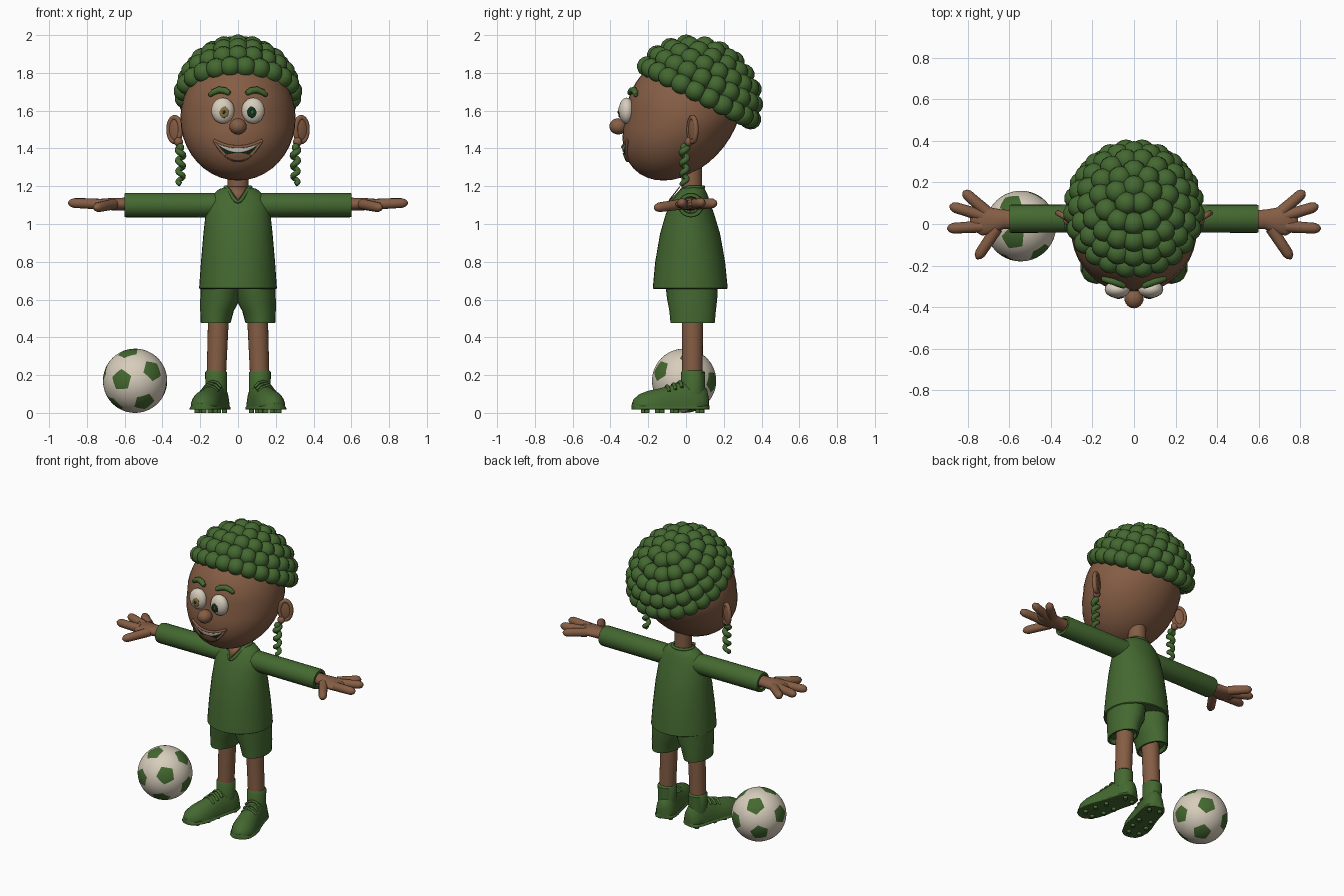
import bpy, bmesh, math
from math import sin, cos, pi, radians, sqrt
from mathutils import Vector as V, Matrix

if "Cube" in bpy.data.objects:
    bpy.data.objects.remove(bpy.data.objects["Cube"])


def material(name, rgb):
    m = bpy.data.materials.new(name)
    m.use_nodes = True
    m.diffuse_color = (*rgb, 1)
    m.node_tree.nodes["Principled BSDF"].inputs["Base Color"].default_value = (*rgb, 1)
    return m


GREEN = material("green", (.058, .14, .03))
SKIN = material("brown skin", (.235, .11, .058))
CREAM = material("cream", (.68, .61, .5))
DARK = material("dark green", (.006, .03, .012))
TAN = material("tan iris", (.24, .16, .06))


def finish(name, bm, *mats, angle=45):
    bmesh.ops.recalc_face_normals(bm, faces=bm.faces)
    me = bpy.data.meshes.new(name)
    for f in bm.faces:
        f.smooth = True
    bm.to_mesh(me)
    bm.free()
    me.set_sharp_from_angle(angle=radians(angle))
    for m in mats:
        me.materials.append(m)
    ob = bpy.data.objects.new(name, me)
    bpy.context.collection.objects.link(ob)
    return ob


def single(name, build, mat):
    bm = bmesh.new()
    build(bm)
    return finish(name, bm, mat)


def pair(name, build, mat):
    for side, s in (("left", 1), ("right", -1)):
        bm = bmesh.new()
        build(bm)
        bmesh.ops.scale(bm, vec=(s, 1, 1), verts=bm.verts)
        finish(side + "_" + name, bm, mat)


def loft(bm, sections, n=24, closed=False):
    """Skin over elliptical sections (centre, axis u, axis v)."""
    rings = [[bm.verts.new(c + u * cos(2 * pi * i / n) + v * sin(2 * pi * i / n))
              for i in range(n)] for c, u, v in sections]
    for a, b in zip(rings, rings[1:] + rings[:1] if closed else rings[1:]):
        for i in range(n):
            j = (i + 1) % n
            bm.faces.new((a[i], a[j], b[j], b[i]))
    if not closed:
        bm.faces.new(rings[0])
        bm.faces.new(rings[-1])


def ring(x0, x1, y0, y1, z):
    return V(((x0 + x1) / 2, (y0 + y1) / 2, z)), V(((x1 - x0) / 2, 0, 0)), V((0, (y1 - y0) / 2, 0))


def tube(bm, pts, radii, ref, n=10, closed=False):
    pts = [V(p) for p in pts]
    if not isinstance(radii, list):
        radii = [radii] * len(pts)
    secs, last = [], len(pts) - 1
    for i, p in enumerate(pts):
        a = pts[i - 1] if i or closed else p
        b = pts[(i + 1) % len(pts)] if i < last or closed else p
        t = (b - a).normalized()
        u = t.cross(V(ref)).normalized()
        secs.append((p, u * radii[i], t.cross(u) * radii[i]))
    loft(bm, secs, n, closed)


def ball(bm, c, r, rot=Matrix(), seg=24):
    m = Matrix.Translation(c) @ rot @ Matrix.Diagonal((*r, 1))
    return bmesh.ops.create_uvsphere(bm, u_segments=seg, v_segments=seg // 2, radius=1, matrix=m)["verts"]


# Head, with the jaw pushed forward
HX, HY, HZ, CY, CZ = .305, .30, .33, -.02, 1.56


def head(bm):
    for v in ball(bm, (0, CY, CZ), (HX, HY, HZ), seg=40):
        v.co.y -= .1 * max(0, (CZ - v.co.z) / HZ)


def face_y(x, z):
    w = (z - CZ) / HZ
    return CY - HY * sqrt(max(0, 1 - w * w - (x / HX) ** 2)) - .1 * max(0, -w)


def plate(name, half, low, high, mat, lift):
    """Thin patch that follows the face between two curves."""
    bm = bmesh.new()
    cols = []
    for i in range(25):
        x = half * (i / 12 - 1) * .995
        zs = [low(x) + (high(x) - low(x)) * k / 6 for k in range(7)]
        cols.append([bm.verts.new((x, face_y(x, z) - lift, z)) for z in zs])
    for a, b in zip(cols, cols[1:]):
        for k in range(6):
            bm.faces.new((a[k], a[k + 1], b[k + 1], b[k]))
    ob = finish(name, bm, mat)
    ob.modifiers.new("thickness", "SOLIDIFY").thickness = .004


single("head", head, SKIN)
single("nose", lambda b: ball(b, (0, -.358, 1.517), (.046, .048, .043)), SKIN)
single("neck", lambda b: loft(b, [ring(-.056, .056, -.025, .085, z) for z in (1.12, 1.3)]), SKIN)

# Mouth
W = .127
top = lambda x: 1.408 + .035 * (x / W) ** 2
bottom = lambda x: 1.335 + .108 * (x / W) ** 2
plate("mouth", W, bottom, top, DARK, .003)
plate("upper_teeth", W * .93, lambda x: top(x) - .004 - .026 * (1 - (x / W) ** 2), top, CREAM, .008)
plate("tongue", .068, lambda x: bottom(x), lambda x: bottom(x) + .042 * (1 - (x / .068) ** 2), SKIN, .007)


def lip(curve):
    xs = [W * (i / 10 - 1) for i in range(21)]
    return lambda b: tube(b, [(x, face_y(x, curve(x)) - .003, curve(x)) for x in xs], .008, (0, 1, 0))


single("upper_lip", lip(top), SKIN)
single("lower_lip", lip(bottom), SKIN)

# Eyes and brows
pair("eye", lambda b: ball(b, (.08, -.314, 1.6), (.061, .042, .069)), CREAM)
for s, name, iris, pupil in ((1, "left", DARK, GREEN), (-1, "right", TAN, DARK)):
    single(name + "_iris", lambda b: ball(b, (s * .073, -.352, 1.592), (.025, .007, .03)), iris)
    single(name + "_pupil", lambda b: ball(b, (s * .075, -.358, 1.592), (.008, .004, .01)), pupil)


def brow(b):
    pts = [(x, face_y(x, z) - .008, z) for x, z in
           ((.042, 1.688), (.046, 1.692), (.07, 1.706), (.1, 1.71), (.13, 1.698), (.15, 1.682), (.154, 1.678))]
    tube(b, pts, [.004, .013, .018, .018, .016, .012, .004], (0, 1, 0))


pair("eyebrow", brow, GREEN)

# Ears with a raised rim, and spiral earrings
EAR, OUT = V((.335, .035, 1.5)), V((.86, .5, 0))


def ear(b):
    ball(b, EAR, (.042, .014, .068), Matrix.Rotation(radians(30), 4, "Z"))
    ball(b, EAR + V((-.02, -.02, -.065)), (.024, .022, .024))
    turn = [2 * pi * i / 28 for i in range(28)]
    tube(b, [EAR + OUT * .036 * cos(t) + V((0, 0, .064 * sin(t))) for t in turn], .014, (-.5, .86, 0), closed=True)


def earring(b):
    ball(b, (.305, -.01, 1.405), (.02, .02, .022))
    steps = [i / 50 for i in range(51)]
    tube(b, [(.304 + .014 * sin(t * 7 * pi), -.008 + .014 * cos(t * 7 * pi), 1.405 - .195 * t) for t in steps],
         [.018 - .005 * t for t in steps], (0, 1, 0))


pair("ear", ear, SKIN)
pair("earring", earring, GREEN)


# Curly hair: rings of curls around a backward-tilted cap
def hair(b):
    place = Matrix.Translation((0, .05, 1.66)) @ Matrix.Rotation(radians(-27), 4, "X")
    ball(b, (0, 0, 0), (.285, .31, .28), seg=32)
    bmesh.ops.bisect_plane(b, geom=b.verts[:] + b.edges[:] + b.faces[:], plane_co=(0, 0, .03),
                           plane_no=(0, 0, 1), clear_inner=True)
    bmesh.ops.holes_fill(b, edges=[e for e in b.edges if e.is_boundary])
    for row, (elev, count) in enumerate(((8, 23), (24, 21), (40, 18), (56, 13), (73, 7), (90, 1))):
        for i in range(count):
            a, e = 2 * pi * (i + row % 2 / 2) / count, radians(elev)
            c = V((.288 * cos(e) * sin(a), .31 * cos(e) * cos(a), .283 * sin(e)))
            ball(b, c, (.057, .057, .055), seg=14)
    bmesh.ops.transform(b, matrix=place, verts=b.verts)


single("curly_hair", hair, GREEN)

# Shirt with V collar and sleeves
SHIRT = ((.185, -.155, .2, .67), (.198, -.168, .213, .655), (.206, -.176, .221, .66), (.196, -.163, .207, .8),
         (.183, -.137, .18, .95), (.172, -.108, .15, 1.05), (.165, -.085, .132, 1.1),
         (.14, -.058, .116, 1.15), (.1, -.03, .1, 1.185), (.06, -.018, .088, 1.197))
single("shirt", lambda b: loft(b, [ring(-x, x, y0, y1, z) for x, y0, y1, z in SHIRT], 36), GREEN)


def collar(b):
    pts = []
    for i in range(40):
        t = 2 * pi * i / 40
        d = max(0, -sin(t)) ** 4
        pts.append((.068 * cos(t), .035 + .058 * sin(t) - .06 * d, 1.195 - .078 * d))
    tube(b, pts, .009, (0, 0, 1), closed=True)


def neckline(b):
    flat = [b.verts.new(p) for p in ((-.05, -.03, 1.196), (.05, -.03, 1.196), (0, -.088, 1.122))]
    b.faces.new(flat)


def along_x(rows, z):
    return [(V((x, y, z)), V((0, ry, 0)), V((0, 0, rz))) for x, y, ry, rz in rows]


single("collar", collar, GREEN)
single("neckline", neckline, SKIN).modifiers.new("thickness", "SOLIDIFY").thickness = .006
pair("sleeve", lambda b: loft(b, along_x(((.05, .03, .07, .06), (.15, .027, .067, .065), (.59, .025, .068, .065),
     (.6, .025, .065, .062), (.6, .025, .05, .045), (.58, .025, .045, .04)), 1.1)), GREEN)


# Hands
def hand(b):
    loft(b, along_x(((.57, .022, .045, .036), (.63, .022, .047, .033), (.68, .015, .062, .032),
                     (.73, .018, .074, .028), (.77, .025, .06, .022), (.79, .025, .02, .008)), 1.105))
    for x0, y0, x1, y1, z in ((.71, .06, .822, .158, 1.11), (.73, .04, .888, .088, 1.115),
                              (.73, -.012, .9, -.022, 1.112), (.66, -.02, .758, -.168, 1.085)):
        a, d = V((x0, y0, 1.105)), V((x1 - x0, y1 - y0, z - 1.105))
        tube(b, [a + d * t for t in (0, .5, .82, .94, 1)], [.029, .027, .026, .018, .004], (0, 0, 1), 14)


pair("hand", hand, SKIN)

# Shorts, legs and socks
pair("shorts_leg", lambda b: loft(b, [ring(*r) for r in (
    (.055, .18, -.06, .13, .5), (.05, .188, -.07, .14, .475), (.04, .197, -.082, .152, .475),
    (.022, .2, -.088, .158, .54), (-.01, .2, -.1, .165, .6), (-.02, .197, -.11, .17, .69))]), GREEN)
pair("leg", lambda b: loft(b, [ring(.064, .166, -.02, .088, .19), ring(.047, .158, -.022, .09, .53)]), SKIN)
pair("sock", lambda b: loft(b, [ring(.058, .172, -.026, .1, .1), ring(.058, .174, -.026, .1, .215),
                                ring(.066, .166, -.02, .09, .224)]), GREEN)

# Shoes: sections along the foot (y, half width, top)
SHOE = ((.085, .02, .09), (.075, .045, .13), (.04, .062, .165), (0, .066, .172), (-.06, .066, .166),
        (-.12, .07, .145), (-.18, .077, .13), (-.24, .076, .118), (-.29, .062, .1), (-.32, .036, .075), (-.33, .012, .055))
TURN = Matrix.Translation((.115, .035, 0)) @ Matrix.Rotation(radians(15), 4, "Z")


def shoe(b):
    for base, grow, height in ((.03, 0, None), (.02, .007, .035)):
        before = set(b.verts)
        loft(b, [(V((0, y, base)), V((w + grow, 0, 0)), V((0, 0, height or t - base))) for y, w, t in SHOE])
        for v in set(b.verts) - before:
            v.co.z = max(v.co.z, base - .002)
    # laces
    for y, z in ((-.07, .165), (-.105, .153), (-.14, .142)):
        tube(b, [(.045 * k, y, z - .03 * k * k) for k in (-1, -.5, 0, .5, 1)], .009, (0, 1, 0), 8)
    # studs
    for x, y in ((.035, .04), (.04, -.1), (.045, -.18), (.035, -.26)):
        for s in (1, -1):
            loft(b, [ring(s * x - .014, s * x + .014, y - .014, y + .014, z) for z in (0, .025)], 10)
    bmesh.ops.transform(b, matrix=TURN, verts=b.verts)


pair("shoe", shoe, GREEN)


# Football: truncated icosahedron rounded to a sphere, pentagons green
def frame(a, b):
    a = a.normalized()
    c = a.cross(b).normalized()
    return Matrix((a, c.cross(a), c)).transposed()


bm = bmesh.new()
bmesh.ops.create_icosphere(bm, subdivisions=1, radius=1)
bm.verts.ensure_lookup_table()
first = bm.verts[0]
aim = frame(V((-.44, -.9, .03)), V((.6, -.7, .33))) @ frame(
    first.co, first.link_edges[0].other_vert(first).co).transposed()
bmesh.ops.bevel(bm, geom=bm.verts[:], offset=100 / 3, offset_type="PERCENT", segments=1, affect="VERTICES")
for f in bm.faces:
    f.material_index = int(len(f.verts) == 5)
bmesh.ops.poke(bm, faces=bm.faces[:])
bmesh.ops.subdivide_edges(bm, edges=bm.edges[:], cuts=3, use_grid_fill=True)
for v in bm.verts:
    v.co = aim @ v.co.normalized() * .17 + V((-.545, -.01, .17))
finish("football", bm, CREAM, GREEN)
